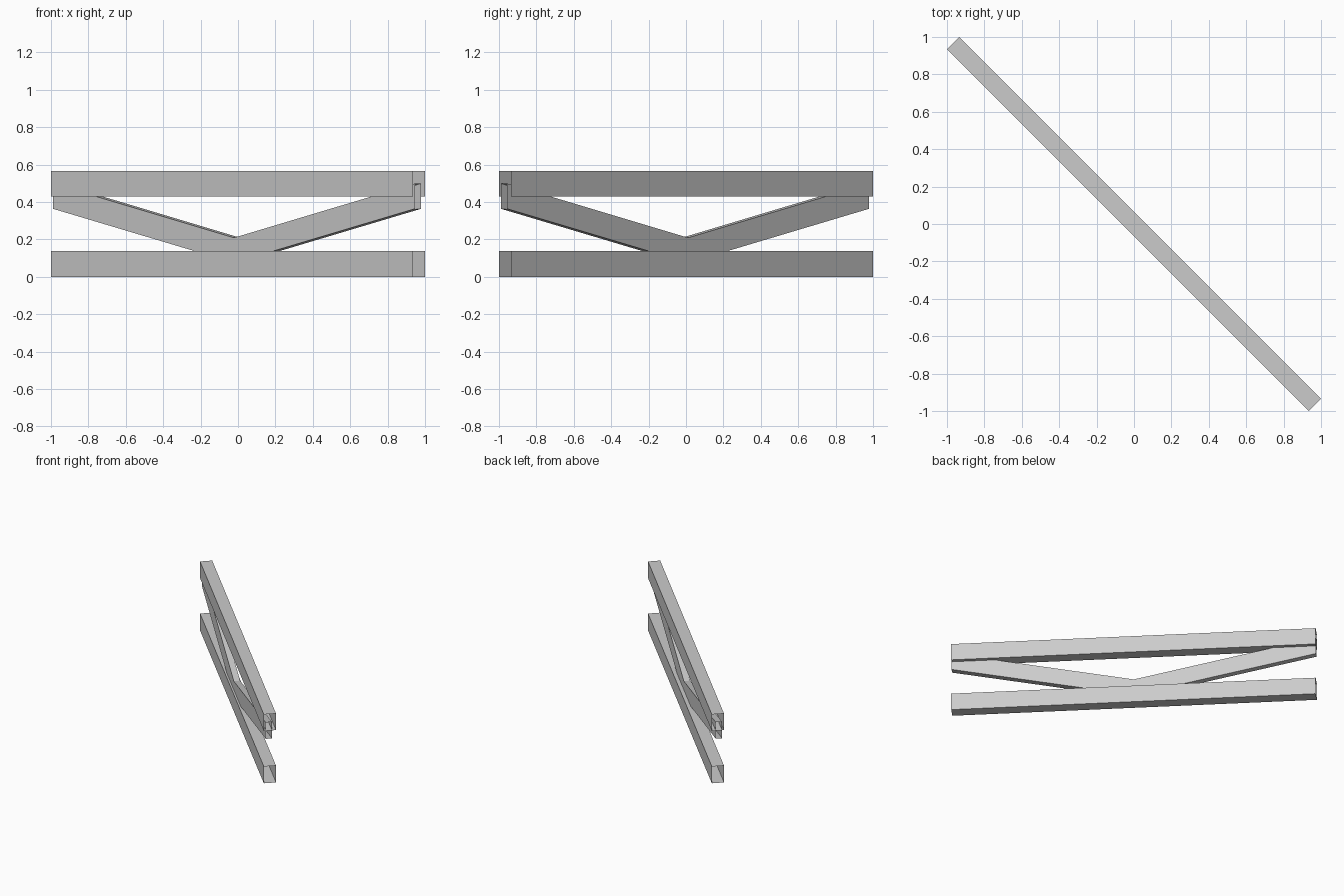
import bpy, bmesh, math

if "Cube" in bpy.data.objects:
    bpy.data.objects.remove(bpy.data.objects["Cube"])

HALF = 0.9675 * math.sqrt(2)      # half length along the diagonal
grey = bpy.data.materials.new("light_grey")
grey.diffuse_color = (0.6, 0.6, 0.6, 1)
grey.use_nodes = True
grey.node_tree.nodes["Principled BSDF"].inputs["Base Color"].default_value = grey.diffuse_color


def open_tube(name, stations, width, offset=0.0):
    """Rectangular tube with open ends; stations are (distance, bottom, top)."""
    bm = bmesh.new()
    rings = []
    for s, low, high in stations:
        y0, y1 = offset - width / 2, offset + width / 2
        rings.append([bm.verts.new((s, y, z)) for y, z in
                      ((y0, low), (y1, low), (y1, high), (y0, high))])
    for a, b in zip(rings, rings[1:]):
        for i in range(4):
            j = (i + 1) % 4
            bm.faces.new((a[j], a[i], b[i], b[j]))
    # make every wall face outward
    for f in bm.faces:
        f.normal_update()
        c, n = f.calc_center_median(), f.normal
        mid = sum((low + high) / 2 for s, low, high in stations[:2]) / 2
        out = (c.y - offset) * n.y if abs(n.y) > 0.5 else (c.z - mid) * n.z
        if out < 0:
            f.normal_flip()
    mesh = bpy.data.meshes.new(name)
    bm.to_mesh(mesh)
    bm.free()
    mesh.materials.append(grey)
    obj = bpy.data.objects.new(name, mesh)
    obj.rotation_euler.z = -math.pi / 4
    bpy.context.collection.objects.link(obj)
    return obj


# Horizontal rails
for name, low, high in (("bottom_rail", 0.0, 0.138), ("top_rail", 0.43, 0.566)):
    open_tube(name, [(-HALF, low, high), (HALF, low, high)], 0.092)

# Thinner V-shaped brace between the rails, set slightly toward the front
open_tube("v_brace", [(-HALF, 0.364, 0.499), (0, 0.075, 0.209),
                      (HALF, 0.364, 0.499)], 0.048, -0.0075)
